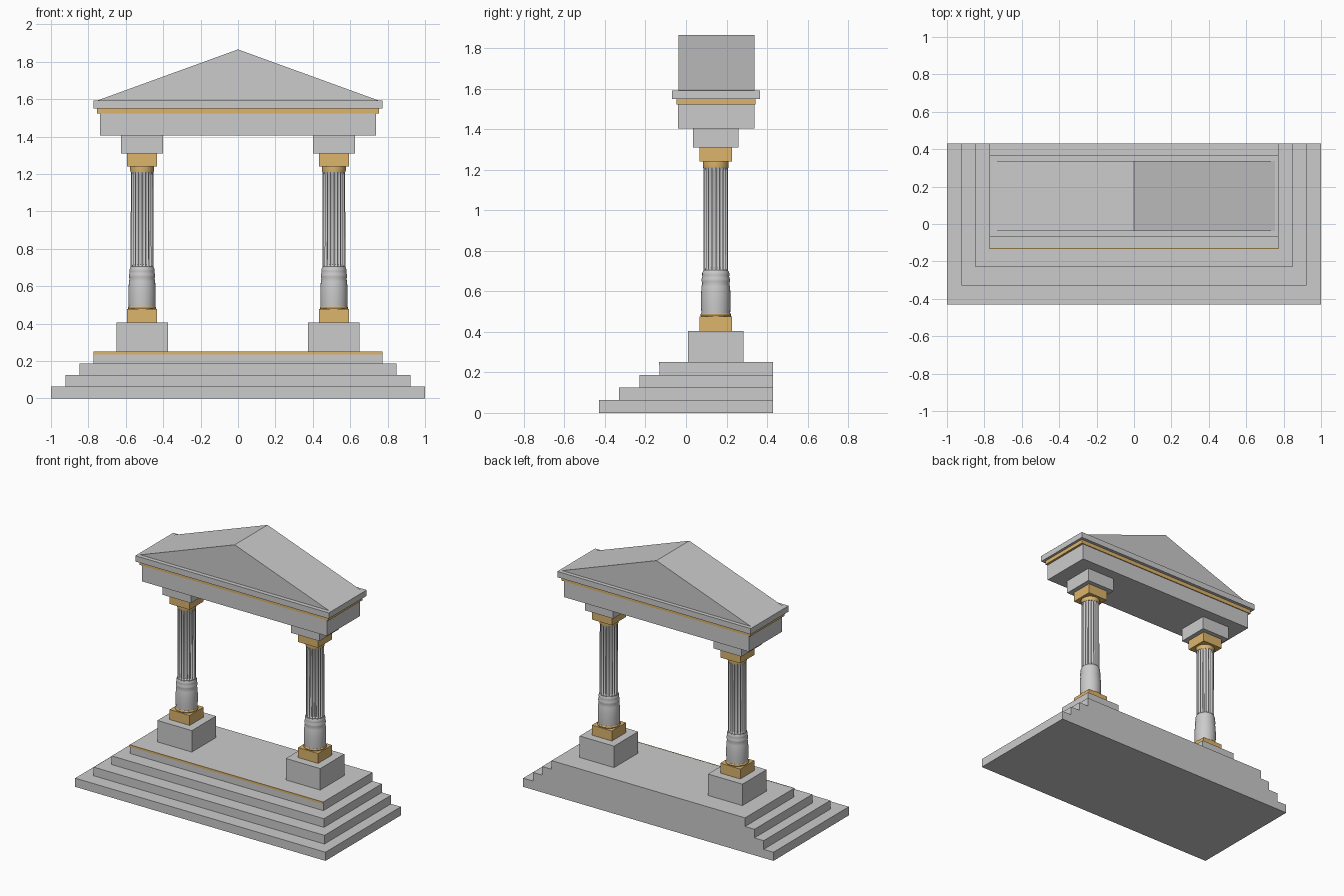
import bpy, bmesh, math

if "Cube" in bpy.data.objects:
    bpy.data.objects.remove(bpy.data.objects["Cube"])

gold = bpy.data.materials.new("gold")
gold.diffuse_color = (0.72, 0.46, 0.15, 1)
gold.use_nodes = True
gold.node_tree.nodes["Principled BSDF"].inputs["Base Color"].default_value = gold.diffuse_color


def finish(name, bm, mat=None, smooth=False):
    bmesh.ops.recalc_face_normals(bm, faces=bm.faces)
    me = bpy.data.meshes.new(name)
    bm.to_mesh(me)
    bm.free()
    ob = bpy.data.objects.new(name, me)
    bpy.context.collection.objects.link(ob)
    if mat:
        me.materials.append(mat)
    if smooth:
        bpy.ops.object.select_all(action='DESELECT')
        ob.select_set(True)
        bpy.context.view_layer.objects.active = ob
        bpy.ops.object.shade_smooth_by_angle(angle=math.radians(35))
    return ob


def box(name, x0, x1, y0, y1, z0, z1, mat=None):
    bm = bmesh.new()
    bmesh.ops.create_cube(bm, size=1)
    for v in bm.verts:
        v.co = (x1 if v.co.x > 0 else x0, y1 if v.co.y > 0 else y0, z1 if v.co.z > 0 else z0)
    return finish(name, bm, mat)


def block(name, x, y, w, z0, z1, mat=None):
    return box(name, x - w / 2, x + w / 2, y - w / 2, y + w / 2, z0, z1, mat)


def lathe(name, x, y, profile, n=48, flutes=0, mat=None):
    # profile points: (radius, height, flute depth)
    bm = bmesh.new()
    rings = []
    for r, z, d in profile:
        ring = []
        for i in range(n):
            a = 2 * math.pi * i / n
            groove = max(0, abs(math.sin(a * flutes / 2)) - 0.25) / 0.75 if flutes else 0
            q = r - d * math.sqrt(groove)
            ring.append(bm.verts.new((x + q * math.cos(a), y + q * math.sin(a), z)))
        rings.append(ring)
    for lo, hi in zip(rings, rings[1:]):
        for i in range(n):
            j = (i + 1) % n
            bm.faces.new((lo[i], lo[j], hi[j], hi[i]))
    bm.faces.new(rings[0][::-1])
    bm.faces.new(rings[-1])
    return finish(name, bm, mat, True)


# Stepped base, flush at the back
for i, (hx, y0) in enumerate([(1.0, -0.43), (0.922, -0.33), (0.848, -0.23), (0.773, -0.13)]):
    box(f"step_{i + 1}", -hx, hx, y0, 0.43, i * 0.0625, (i + 1) * 0.0625)
box("step_gold_trim", -0.773, 0.773, -0.133, -0.128, 0.236, 0.251, gold)

# Columns
CY = 0.147
for side, cx in (("left", -0.513), ("right", 0.513)):
    block(side + "_pedestal", cx, CY, 0.275, 0.25, 0.405)
    block(side + "_column_base", cx, CY, 0.16, 0.405, 0.477, gold)
    lathe(side + "_base_ring", cx, CY, [(0.074, 0.477, 0), (0.076, 0.483, 0), (0.072, 0.492, 0)], mat=gold)
    lathe(side + "_lower_shaft", cx, CY, [
        (0.071, 0.49, 0), (0.073, 0.53, 0), (0.073, 0.58, 0), (0.070, 0.625, 0),
        (0.067, 0.64, 0), (0.070, 0.65, 0), (0.070, 0.662, 0), (0.066, 0.672, 0),
        (0.067, 0.68, 0), (0.067, 0.69, 0), (0.063, 0.70, 0)])
    lathe(side + "_fluted_shaft", cx, CY, [
        (0.061, 0.69, 0), (0.061, 0.705, 0), (0.061, 0.715, 0.009),
        (0.060, 1.195, 0.009), (0.060, 1.208, 0), (0.060, 1.22, 0)], n=160, flutes=20)
    lathe(side + "_capital_neck", cx, CY, [(0.062, 1.21, 0), (0.064, 1.225, 0), (0.064, 1.245, 0)], mat=gold)
    block(side + "_capital", cx, CY, 0.16, 1.24, 1.31, gold)
    block(side + "_impost", cx, CY, 0.226, 1.31, 1.406)

# Entablature
box("architrave", -0.738, 0.738, -0.04, 0.337, 1.405, 1.525)
box("gold_band", -0.754, 0.754, -0.046, 0.343, 1.522, 1.55, gold)
box("cornice", -0.773, 0.773, -0.068, 0.365, 1.55, 1.592)

# Pediment prism
bm = bmesh.new()
front, back = [[bm.verts.new((x, y, z)) for x, z in ((-0.754, 1.592), (0.754, 1.592), (0, 1.866))]
               for y in (-0.038, 0.337)]
bm.faces.new(front)
bm.faces.new(back[::-1])
for i in range(3):
    j = (i + 1) % 3
    bm.faces.new((front[i], back[i], back[j], front[j]))
finish("pediment", bm)
